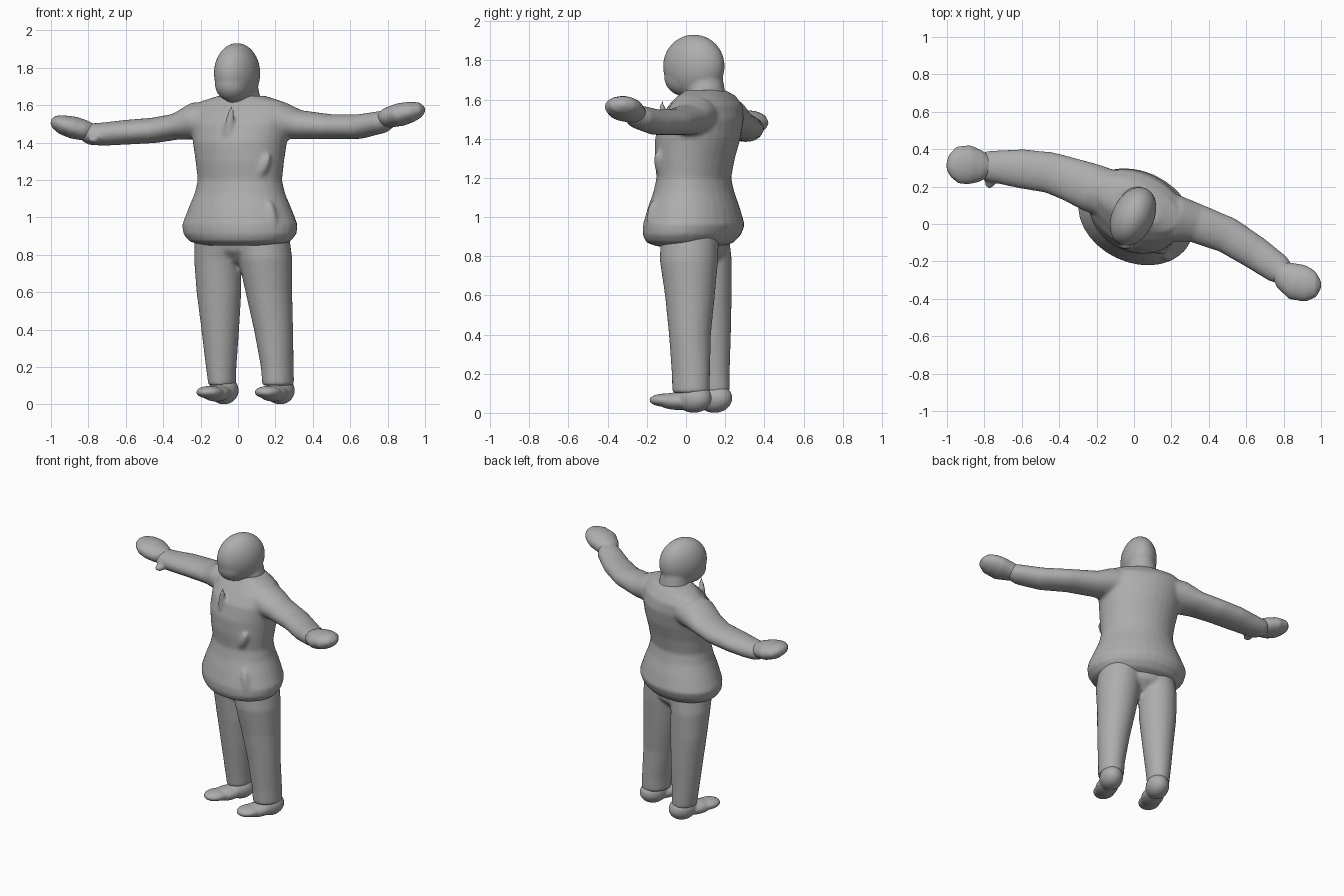
import bpy, bmesh, math
from mathutils import Vector, Matrix

cube = bpy.data.objects.get("Cube")
if cube:
    bpy.data.objects.remove(cube, do_unlink=True)

grey = bpy.data.materials.new("clay grey")
grey.use_nodes = True
GREY = (0.42, 0.42, 0.42, 1)
grey.diffuse_color = GREY
grey.node_tree.nodes["Principled BSDF"].inputs["Base Color"].default_value = GREY

YAW = math.radians(-25)
SIDES = 32


def loft(bm, rings):
    """Skin closed rings, each (centre, half axis u, half axis v)."""
    loops = []
    for c, u, v in rings:
        angles = [2 * math.pi * i / SIDES for i in range(SIDES)]
        loops.append([bm.verts.new(c + u * math.cos(t) + v * math.sin(t)) for t in angles])
    for low, high in zip(loops, loops[1:]):
        for i in range(SIDES):
            j = (i + 1) % SIDES
            bm.faces.new((low[i], low[j], high[j], high[i]))
    bm.faces.new(loops[0][::-1])
    bm.faces.new(loops[-1])


def upright(bm, rows, yaw=YAW):
    """Rows of x, y, z, half width, half depth; level rings."""
    turn = Matrix.Rotation(yaw, 3, "Z")
    loft(bm, [(Vector((x, y, z)), turn @ Vector((a, 0, 0)), turn @ Vector((0, b, 0)))
              for x, y, z, a, b in rows])


def limb(bm, rows):
    """Rows of x, y, z, half width, half height; rings across the path."""
    pts = [Vector(r[:3]) for r in rows]
    rings = []
    for i, r in enumerate(rows):
        along = (pts[min(i + 1, len(pts) - 1)] - pts[max(i - 1, 0)]).normalized()
        side = Vector((0, 0, 1)).cross(along).normalized()
        rings.append((pts[i], side * r[3], along.cross(side) * r[4]))
    loft(bm, rings)


def ball(bm, centre, size, yaw=YAW, tilt=0):
    m = (Matrix.Translation(centre) @ Matrix.Rotation(yaw, 4, "Z")
         @ Matrix.Rotation(tilt, 4, "Y") @ Matrix.Diagonal((*size, 1)))
    bmesh.ops.create_uvsphere(bm, u_segments=32, v_segments=20, radius=1, matrix=m)


def finish(name, bm, voxel=0.012, smooth=5):
    """Fuse the overlapping shapes into one soft skin."""
    bmesh.ops.recalc_face_normals(bm, faces=bm.faces)
    me = bpy.data.meshes.new(name)
    bm.to_mesh(me)
    bm.free()
    me.materials.append(grey)
    me.shade_smooth()
    ob = bpy.data.objects.new(name, me)
    bpy.context.collection.objects.link(ob)
    re = ob.modifiers.new("fuse", "REMESH")
    re.mode = "VOXEL"
    re.voxel_size = voxel
    re.use_smooth_shade = True
    sm = ob.modifiers.new("soften", "SMOOTH")
    sm.factor = 0.5
    sm.iterations = smooth
    return ob


# Jacket: flared body, both sleeves and a few cloth folds
bm = bmesh.new()
upright(bm, [
    (.01, .02, .85, .20, .16), (.01, .02, .87, .28, .21), (.01, .03, .91, .315, .235),
    (.01, .04, .96, .322, .245), (.01, .04, 1.05, .285, .222), (.01, .04, 1.13, .25, .195),
    (.01, .04, 1.2, .234, .18), (.01, .045, 1.3, .245, .195), (.01, .06, 1.4, .26, .208),
    (.015, .08, 1.5, .275, .2), (.02, .1, 1.57, .275, .165), (.02, .105, 1.62, .235, .12),
    (.02, .1, 1.65, .13, .09)])
limb(bm, [
    (.1, .07, 1.52, .13, .1), (.23, .025, 1.52, .125, .1), (.33, .005, 1.495, .105, .078),
    (.5, -.06, 1.485, .098, .066), (.65, -.155, 1.485, .09, .066), (.77, -.24, 1.51, .08, .06),
    (.81, -.27, 1.53, .06, .05)])
limb(bm, [
    (-.1, .15, 1.52, .13, .1), (-.23, .195, 1.515, .13, .1), (-.33, .235, 1.485, .118, .07),
    (-.45, .275, 1.465, .11, .068), (-.6, .295, 1.455, .105, .066), (-.72, .305, 1.445, .09, .062),
    (-.79, .31, 1.445, .08, .058), (-.83, .31, 1.455, .06, .045)])
ball(bm, (-.05, -.115, 1.47), (.025, .02, .13), tilt=.15)   # lapel edge
ball(bm, (.13, -.13, 1.26), (.03, .03, .085), tilt=.5)      # pocket fold
ball(bm, (.18, -.17, 1.0), (.03, .03, .09), tilt=-.2)       # hem fold
ball(bm, (-.77, .22, 1.415), (.03, .03, .022))              # cuff tab
finish("jacket", bm)

# Hands: rounded mittens
for name, rows in {
    "left_hand": [(.77, -.24, 1.52, .05, .045), (.81, -.275, 1.535, .08, .055),
                  (.87, -.31, 1.55, .1, .062), (.93, -.325, 1.565, .092, .055),
                  (.975, -.325, 1.575, .065, .04), (1.0, -.325, 1.575, .02, .015)],
    "right_hand": [(-.77, .31, 1.45, .05, .045), (-.82, .31, 1.465, .085, .055),
                   (-.88, .317, 1.48, .105, .06), (-.94, .315, 1.495, .1, .052),
                   (-.98, .31, 1.51, .065, .036), (-1.0, .31, 1.515, .025, .015)],
}.items():
    bm = bmesh.new()
    limb(bm, rows)
    finish(name, bm, .01, 3)

# Trousers: two tapering legs joined at the seat
bm = bmesh.new()
upright(bm, [(.15, .02, .04, .085, .1), (.215, .025, .1, .082, .098), (.21, .025, .2, .085, .1),
             (.19, .02, .4, .104, .108), (.165, .02, .6, .124, .128), (.145, .015, .78, .144, .15),
             (.13, .02, .92, .14, .15)][1:])
upright(bm, [(-.085, .14, .1, .07, .085), (-.09, .135, .2, .08, .09), (-.095, .125, .4, .1, .105),
             (-.102, .115, .6, .12, .118), (-.11, .105, .78, .124, .13), (-.1, .08, .92, .13, .14)])
upright(bm, [(.02, .06, .76, .07, .07), (.02, .06, .82, .2, .13), (.02, .05, .92, .22, .15)])
finish("trousers", bm)

# Shoes: heel, instep and a toe lifted slightly off the ground
for name, x, y, reach in (("left_shoe", .225, .03, .2), ("right_shoe", -.075, .135, .24)):
    bm = bmesh.new()
    heel = Vector((x, y, 0))
    toe = Matrix.Rotation(YAW, 3, "Z") @ Vector((0, -reach, 0))
    ball(bm, heel + Vector((0, .01, .075)), (.075, .095, .075))
    ball(bm, heel + toe * .4 + Vector((0, 0, .06)), (.072, .11, .045))
    ball(bm, heel + toe * .75 + Vector((0, 0, .065)), (.07, .085, .034))
    finish(name, bm, .009, 4)

# Head and neck
bm = bmesh.new()
ball(bm, (-.005, .04, 1.77), (.113, .166, .162))
ball(bm, (-.025, 0, 1.715), (.095, .115, .1))
upright(bm, [(.02, .1, 1.58, .12, .11), (.02, .1, 1.64, .1, .1), (.01, .085, 1.74, .085, .1)])
finish("head", bm, .011, 4)
